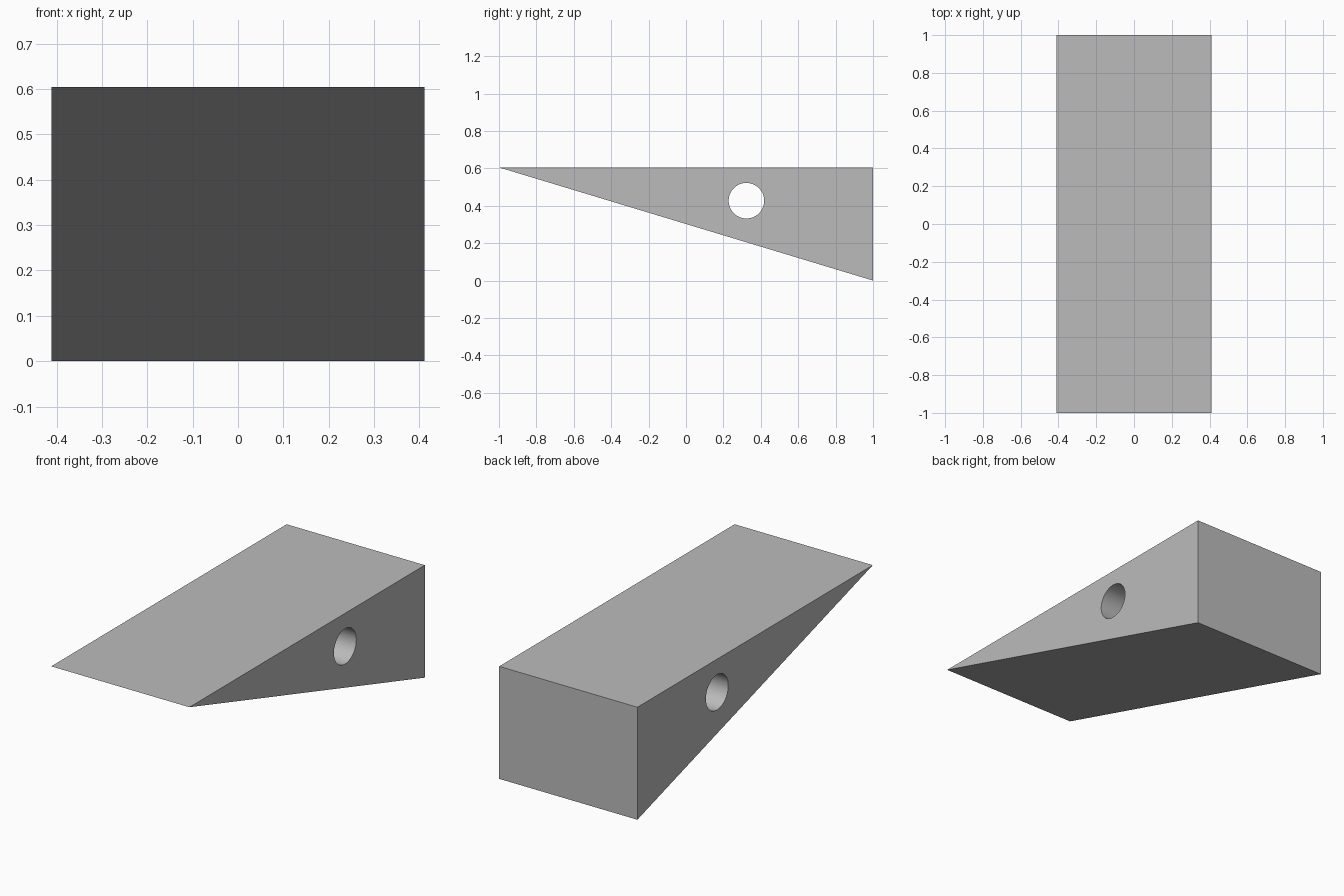
import bpy, bmesh, math

default_cube = bpy.data.objects.get("Cube")
if default_cube:
    bpy.data.objects.remove(default_cube, do_unlink=True)

HALF_WIDTH, HEIGHT = 0.411, 0.605
HOLE_Y, HOLE_Z, HOLE_RADIUS = 0.323, 0.427, 0.095

# Plain grey material
grey = bpy.data.materials.new("plain_grey")
grey.use_nodes = True
colour = (0.5, 0.5, 0.5, 1)
grey.diffuse_color = colour
grey.node_tree.nodes["Principled BSDF"].inputs["Base Color"].default_value = colour

# Wedge body: triangular side profile extruded across the width
bm = bmesh.new()
profile = [(-1, HEIGHT), (1, 0), (1, HEIGHT)]
side = bm.faces.new([bm.verts.new((-HALF_WIDTH, y, z)) for y, z in profile])
extruded = bmesh.ops.extrude_face_region(bm, geom=[side])["geom"]
new_verts = [g for g in extruded if isinstance(g, bmesh.types.BMVert)]
bmesh.ops.translate(bm, verts=new_verts, vec=(2 * HALF_WIDTH, 0, 0))
bmesh.ops.recalc_face_normals(bm, faces=bm.faces)
mesh = bpy.data.meshes.new("wedge")
bm.to_mesh(mesh)
bm.free()
mesh.materials.append(grey)
wedge = bpy.data.objects.new("wedge", mesh)
bpy.context.collection.objects.link(wedge)

# Round hole through both sides
bpy.ops.mesh.primitive_cylinder_add(
    vertices=64, radius=HOLE_RADIUS, depth=3 * HALF_WIDTH,
    location=(0, HOLE_Y, HOLE_Z), rotation=(0, math.pi / 2, 0))
cutter = bpy.context.object
cutter.name = "hole_cutter"
cutter.hide_render = True
cutter.data.materials.append(grey)

bpy.ops.object.select_all(action="DESELECT")
wedge.select_set(True)
bpy.context.view_layer.objects.active = wedge
cut = wedge.modifiers.new("side_hole", "BOOLEAN")
cut.operation, cut.solver, cut.object = "DIFFERENCE", "EXACT", cutter
bpy.ops.object.modifier_apply(modifier=cut.name)
bpy.data.objects.remove(cutter, do_unlink=True)

# Smooth hole wall with crisp outer edges
bpy.ops.object.shade_smooth_by_angle(angle=math.radians(30))
